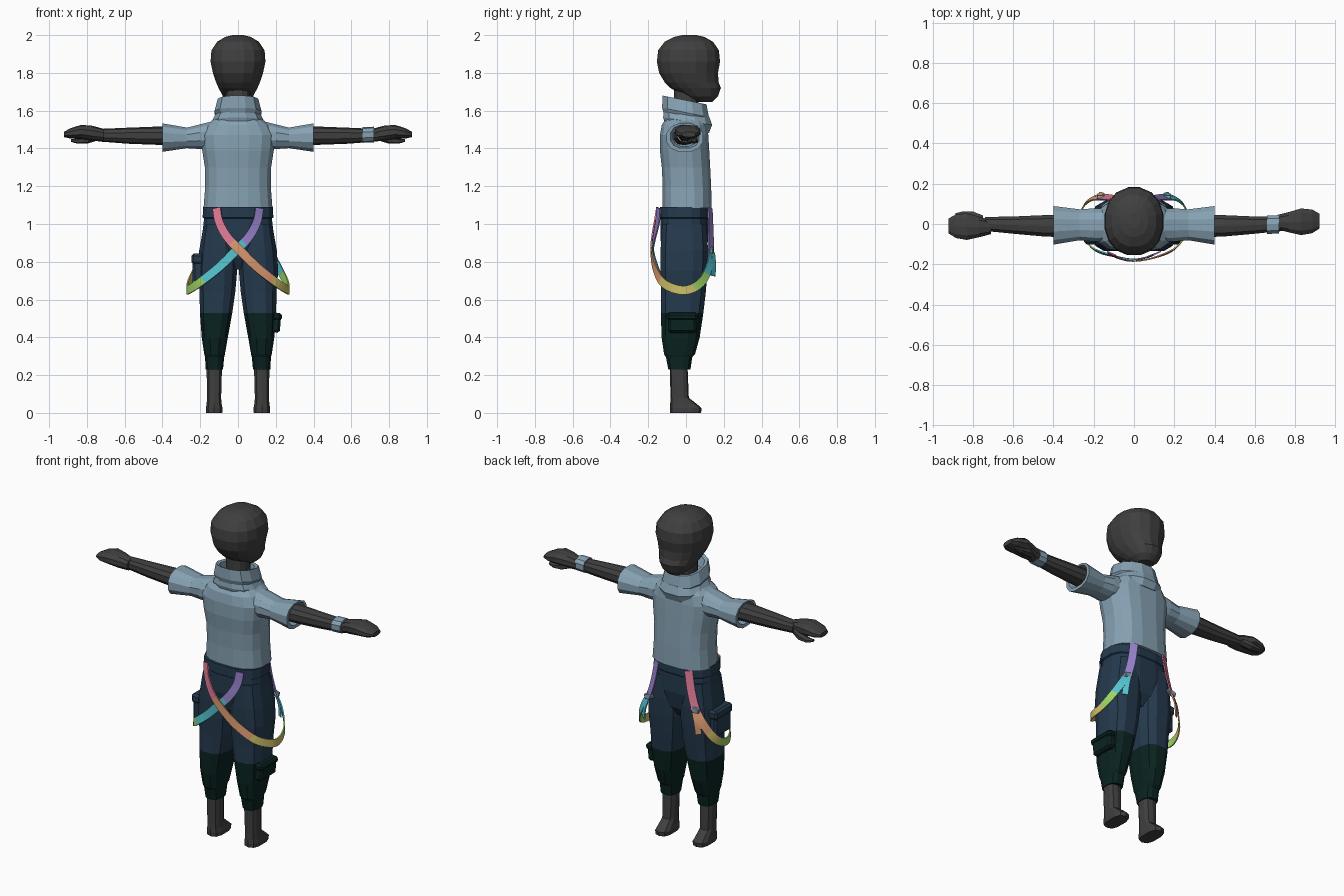
import bpy, bmesh, math
from mathutils import Vector

cube = bpy.data.objects.get("Cube")
if cube:
    bpy.data.objects.remove(cube, do_unlink=True)


def material(name, *rgb):
    mat = bpy.data.materials.new(name)
    mat.use_nodes = True
    mat.diffuse_color = (*rgb, 1)
    mat.node_tree.nodes["Principled BSDF"].inputs["Base Color"].default_value = (*rgb, 1)
    return mat


skin = material("charcoal skin", .05, .05, .05)
cloth = material("grey blue cloth", .24, .36, .45)
navy = material("navy trousers", .018, .042, .075)
dark_green = material("dark green trousers", .003, .017, .015)
pink = material("pink strap", .75, .2, .31)
orange = material("orange strap", .72, .33, .17)
yellow = material("yellow strap", .62, .53, .14)
green = material("green strap", .33, .64, .13)
cyan = material("cyan strap", .09, .55, .62)
purple = material("purple strap", .32, .23, .62)


def finish(name, bm, materials, rule=None):
    """Turn a bmesh into a flat shaded object, choosing face colours by a rule."""
    bmesh.ops.recalc_face_normals(bm, faces=bm.faces[:])
    bm.faces.ensure_lookup_table()
    if rule:
        for face in bm.faces:
            face.material_index = rule(face)
    mesh = bpy.data.meshes.new(name)
    bm.to_mesh(mesh)
    bm.free()
    for mat in materials:
        mesh.materials.append(mat)
    obj = bpy.data.objects.new(name, mesh)
    bpy.context.collection.objects.link(obj)
    return obj


def loft(name, rings, materials, axis="z", side=1, count=12, power=.85, tilt=0, rule=None):
    """Skin rounded sections. Ring: position, first low/high, second low/high."""
    bm = bmesh.new()
    loops = []
    for pos, a_low, a_high, b_low, b_high in rings:
        loop = []
        for i in range(count):
            angle = math.tau * (i + .5) / count
            c, s = math.cos(angle), math.sin(angle)
            a = (a_low + a_high) / 2 + (a_high - a_low) / 2 * math.copysign(abs(c) ** power, c)
            b = (b_low + b_high) / 2 + (b_high - b_low) / 2 * math.copysign(abs(s) ** power, s)
            co = (a * side, b, pos + tilt * b) if axis == "z" else (pos * side, a, b)
            loop.append(bm.verts.new(co))
        loops.append(loop)
    for low, high in zip(loops, loops[1:]):
        for i in range(count):
            j = (i + 1) % count
            bm.faces.new((low[i], low[j], high[j], high[i]))
    bm.faces.new(loops[0])
    bm.faces.new(loops[-1])
    return finish(name, bm, materials, rule)


def box(name, centre, size, mat, bevel=.012, turn=0):
    bm = bmesh.new()
    bmesh.ops.create_cube(bm, size=1)
    bmesh.ops.scale(bm, vec=size, verts=bm.verts)
    obj = finish(name, bm, [mat])
    obj.location = centre
    obj.rotation_euler.y = turn
    mod = obj.modifiers.new("soft edges", "BEVEL")
    mod.width, mod.segments = bevel, 1
    return obj


def catmull(points, steps):
    """Smooth path through the given points."""
    pts = [Vector(p) for p in points]
    pts = [pts[0] * 2 - pts[1]] + pts + [pts[-1] * 2 - pts[-2]]
    path = []
    for p, q, r, s in zip(pts, pts[1:], pts[2:], pts[3:]):
        for k in range(steps):
            t = k / steps
            path.append((q * 2 + (r - p) * t + (p * 2 - q * 5 + r * 4 - s) * t ** 2
                         + (q * 3 - p - r * 3 + s) * t ** 3) / 2)
    return path + [pts[-2]]


def ribbon(name, points, colours, width=.046, thick=.007, steps=5):
    """Flat strap facing away from the body, coloured in bands along its length."""
    path = catmull(points, steps)
    bm = bmesh.new()
    loops = []
    for i, p in enumerate(path):
        tangent = (path[min(i + 1, len(path) - 1)] - path[max(i - 1, 0)]).normalized()
        out = Vector((p.x * .6, p.y, 0))
        out = (out - tangent * out.dot(tangent)).normalized()
        across = tangent.cross(out) * width / 2
        loops.append([bm.verts.new(p + across * u + out * thick * v)
                      for u, v in ((-1, 0), (1, 0), (1, 1), (-1, 1))])
    bands = []
    for n, (low, high) in enumerate(zip(loops, loops[1:])):
        for i in range(4):
            j = (i + 1) % 4
            bm.faces.new((low[i], low[j], high[j], high[i]))
            bands.append(int(n * len(colours) / (len(path) - 1)))
    for end, band in ((loops[0], 0), (loops[-1], len(colours) - 1)):
        bm.faces.new(end)
        bands.append(band)
    bm.faces.index_update()
    return finish(name, bm, colours, lambda face: bands[face.index])


# Head and neck
loft("head", [
    (1.645, -.045, .045, .05, .14), (1.675, -.08, .08, -.01, .17),
    (1.72, -.105, .105, -.085, .187), (1.75, -.118, .118, -.115, .175),
    (1.80, -.135, .135, -.145, .172), (1.86, -.148, .148, -.157, .183),
    (1.92, -.143, .143, -.15, .177), (1.965, -.112, .112, -.115, .145),
    (1.99, -.07, .07, -.065, .1), (2, -.03, .03, -.02, .055)], [skin], count=16, power=.9)
loft("neck", [(1.5, -.065, .065, -.065, .065), (1.72, -.065, .065, -.065, .07)], [skin])

# Shirt body and two layered collar
loft("shirt", [
    (1.085, -.185, .185, -.125, .138), (1.2, -.176, .176, -.125, .135),
    (1.3, -.178, .178, -.13, .13), (1.39, -.192, .192, -.14, .125),
    (1.47, -.2, .2, -.14, .12), (1.525, -.17, .17, -.13, .115),
    (1.57, -.11, .11, -.1, .09)], [cloth], count=16, power=.75)
loft("collar_base", [
    (1.5, -.13, .13, -.11, .125), (1.545, -.14, .14, -.125, .142),
    (1.59, -.115, .115, -.12, .125)], [cloth], tilt=-.15)
loft("collar", [
    (1.53, -.1, .1, -.11, .11), (1.59, -.128, .128, -.13, .125),
    (1.655, -.11, .11, -.128, .112), (1.65, -.09, .09, -.11, .09),
    (1.6, -.08, .08, -.09, .08)], [cloth], tilt=-.2)

# Trousers seat with waistband
loft("trouser_seat", [
    (.76, -.06, .06, -.08, .06), (.82, -.14, .14, -.115, .1),
    (.92, -.195, .195, -.138, .12), (1.03, -.182, .182, -.136, .118),
    (1.035, -.19, .19, -.142, .122), (1.09, -.187, .187, -.14, .12)],
    [navy], count=16, power=.75)

for label, side in (("left", 1), ("right", -1)):
    # Sleeve with a hollow cuff
    loft(label + "_sleeve", [
        (.1, -.09, .08, 1.4, 1.555), (.2, -.09, .08, 1.395, 1.53),
        (.27, -.083, .075, 1.4, 1.512), (.4, -.105, .092, 1.38, 1.535),
        (.4, -.085, .072, 1.4, 1.525), (.36, -.07, .06, 1.41, 1.52)],
        [cloth], "x", side)
    # Arm, hand and thumb
    loft(label + "_arm", [
        (.3, -.07, .05, 1.415, 1.515), (.45, -.064, .046, 1.42, 1.515),
        (.58, -.052, .04, 1.425, 1.51), (.74, -.036, .036, 1.437, 1.503)],
        [skin], "x", side, count=10)
    shift = .012 * side
    loft(label + "_hand", [(x, a + shift, b + shift, c, d) for x, a, b, c, d in (
        (.71, -.04, .034, 1.437, 1.503), (.77, -.056, .05, 1.44, 1.52),
        (.83, -.07, .068, 1.45, 1.525), (.885, -.06, .062, 1.452, 1.508),
        (.922, -.035, .04, 1.46, 1.488))], [skin], "x", side, count=10)
    loft(label + "_thumb", [
        (.75, .0, .045, 1.44, 1.48), (.8, .01, .065, 1.425, 1.465),
        (.85, .02, .065, 1.425, 1.45), (.885, .03, .055, 1.435, 1.45)],
        [skin], "x", side, count=6)
    # Trouser leg, dark below the knee seam
    loft(label + "_trouser_leg", [
        (.23, .078, .172, -.095, .025), (.295, .072, .176, -.108, .035),
        (.31, .068, .18, -.118, .05), (.4, .052, .194, -.132, .075),
        (.53, .028, .204, -.136, .095), (.64, .012, .206, -.135, .108),
        (.75, .002, .216, -.138, .117), (.86, .0, .208, -.138, .12),
        (1, .02, .183, -.13, .112)], [dark_green, navy], side=side, power=.75,
        rule=lambda face: int(face.calc_center_median().z > .53))
    # Bare ankle and foot
    loft(label + "_foot", [
        (0, .082, .17, -.084, .08), (.025, .08, .172, -.086, .083),
        (.045, .085, .168, -.084, .06), (.08, .088, .165, -.082, .015),
        (.25, .083, .168, -.086, .008)], [skin], side=side, count=10, power=.7)

loft("wristband", [(.66, -.052, .045, 1.43, 1.513), (.72, -.048, .045, 1.432, 1.515)],
     [cloth], "x", count=10)

# Cargo pockets with flaps
box("left_knee_pocket", (.2, -.02, .475), (.05, .15, .1), dark_green, turn=.08)
box("left_knee_pocket_flap", (.205, -.02, .51), (.055, .165, .04), dark_green, turn=.08)
box("right_thigh_pocket", (-.21, -.02, .755), (.06, .15, .15), navy)
box("right_thigh_pocket_flap", (-.214, -.02, .815), (.066, .165, .055), navy)

# Crossed straps looping round the hips, with buckles and loose tips
route = [(-.112, -.142, 1.085), (-.098, -.155, 1.01), (-.055, -.172, .93),
         (.01, -.18, .86), (.1, -.163, .77), (.2, -.12, .69), (.258, -.04, .652),
         (.264, .03, .658), (.245, .09, .705), (.2, .125, .79),
         (.155, .13, .87), (.125, .128, .97), (.105, .124, 1.085)]
rainbow = [pink, pink, orange, orange, yellow, yellow, green, cyan, purple, purple]
reverse = [purple, purple, cyan, cyan, green, green, yellow, orange, pink, pink]
for label, side, colours, tip in (("left", 1, rainbow, cyan), ("right", -1, reverse, orange)):
    offset = .004 * (1 - side)
    ribbon(label + "_strap", [(x * side, y + offset * (y < -.15), z) for x, y, z in route], colours)
    box(label + "_buckle", (.155 * side, .134, .865), (.055, .022, .03), cloth, .004, .3 * side)
    ribbon(label + "_strap_tip", [(.158 * side, .138, .85), (.175 * side, .143, .79),
                                  (.182 * side, .14, .725)], [tip], .035)
